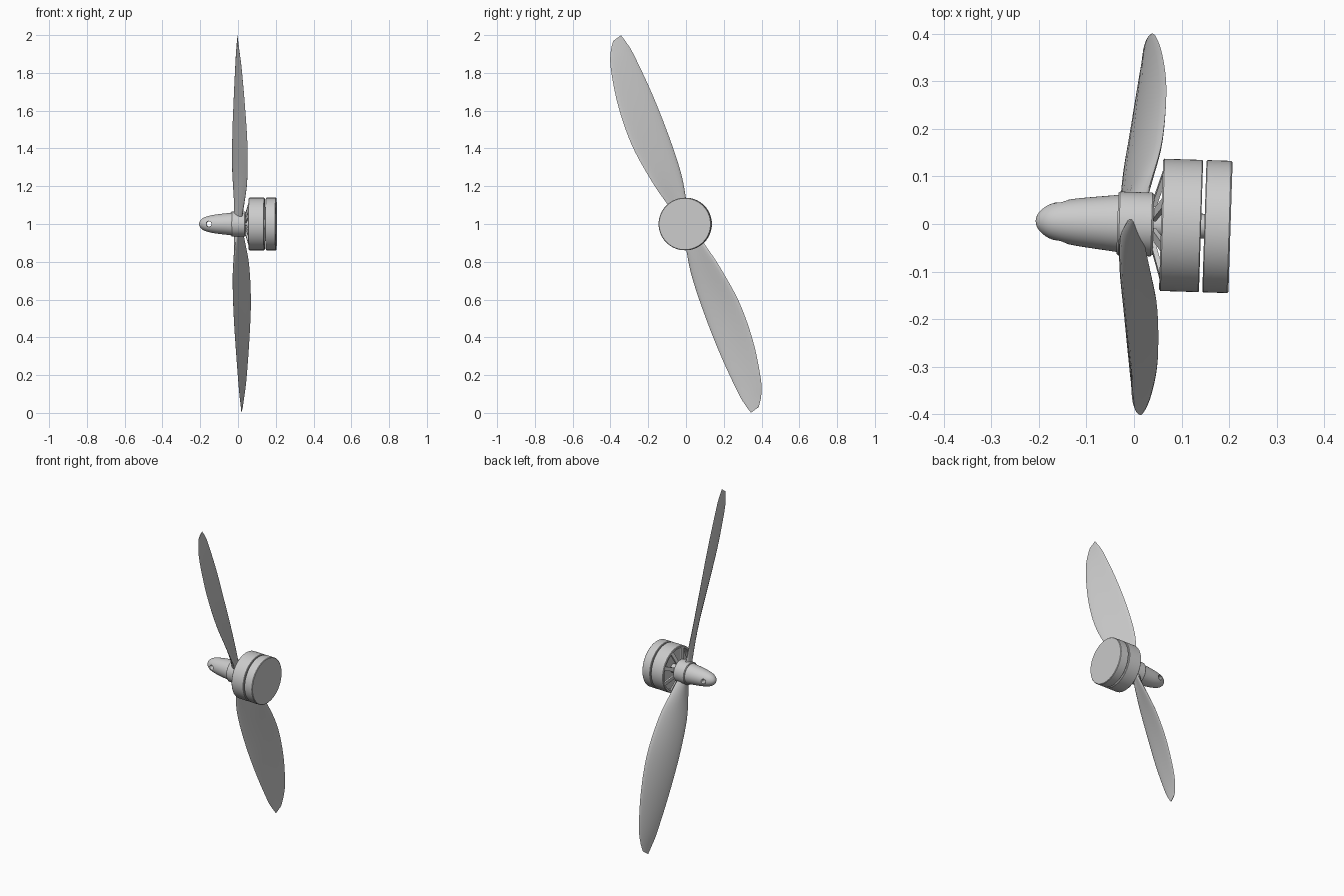
import bpy, bmesh, math
from mathutils import Matrix, Vector

if "Cube" in bpy.data.objects:
    bpy.data.objects.remove(bpy.data.objects["Cube"])

# One flat grey for everything
grey = bpy.data.materials.new("light_grey")
grey.diffuse_color = (0.6, 0.6, 0.6, 1)
grey.use_nodes = True
grey.node_tree.nodes["Principled BSDF"].inputs["Base Color"].default_value = (0.6, 0.6, 0.6, 1)

# Shaft runs along local x, turned slightly about z
FRAME = Matrix.Translation((0.005, 0, 1)) @ Matrix.Rotation(-0.032, 4, 'Z')


def finish(bm, name, angle=35):
    bmesh.ops.remove_doubles(bm, verts=bm.verts, dist=1e-5)
    bmesh.ops.recalc_face_normals(bm, faces=bm.faces)
    bm.transform(FRAME)
    mesh = bpy.data.meshes.new(name)
    bm.to_mesh(mesh)
    bm.free()
    mesh.materials.append(grey)
    ob = bpy.data.objects.new(name, mesh)
    bpy.context.collection.objects.link(ob)
    bpy.ops.object.select_all(action='DESELECT')
    ob.select_set(True)
    bpy.context.view_layer.objects.active = ob
    bpy.ops.object.shade_smooth_by_angle(angle=math.radians(angle))
    return ob


def lathe(name, profile, steps=64):
    """Spin an (x, radius) profile about the shaft."""
    bm = bmesh.new()
    vs = [bm.verts.new((x, 0, r)) for x, r in profile]
    es = [bm.edges.new(p) for p in zip(vs, vs[1:])]
    bmesh.ops.spin(bm, geom=vs + es, cent=(0, 0, 0), axis=(1, 0, 0),
                   angle=2 * math.pi, steps=steps, use_merge=True)
    return finish(bm, name)


def spline(rows, sub):
    """Smooth interpolation through rows of numbers."""
    out = []
    for i in range(len(rows) - 1):
        a, b, c, d = (rows[max(0, min(len(rows) - 1, i + k))] for k in (-1, 0, 1, 2))
        for s in range(sub):
            t = s / sub
            out.append([0.5 * (2 * q + (r - p) * t + (2 * p - 5 * q + 4 * r - w) * t * t
                               + (3 * q - p - 3 * r + w) * t ** 3)
                        for p, q, r, w in zip(a, b, c, d)])
    return out + [list(rows[-1])]


# Spinner with a cross hole
nose = [(-0.212, 0), (-0.209, 0.012), (-0.200, 0.024), (-0.184, 0.035), (-0.160, 0.043),
        (-0.130, 0.049), (-0.100, 0.053), (-0.065, 0.057), (-0.040, 0.060)]
spinner = lathe("spinner", spline(nose, 3) + [(-0.040, 0)])
bm = bmesh.new()
bmesh.ops.create_cone(bm, cap_ends=True, segments=32, radius1=0.014, radius2=0.014, depth=0.2,
                      matrix=Matrix.Translation((-0.158, 0, 0)) @ Matrix.Rotation(math.pi / 2, 4, 'X'))
cutter = finish(bm, "hole_cutter")
cutter.hide_render = True
mod = spinner.modifiers.new("cross_hole", 'BOOLEAN')
mod.operation = 'DIFFERENCE'
mod.object = cutter
bpy.context.view_layer.objects.active = spinner
bpy.ops.object.modifier_apply(modifier=mod.name)
bpy.data.objects.remove(cutter)

# Hub, shaft and motor housing
lathe("hub", [(-0.040, 0), (-0.040, 0.064), (-0.036, 0.067), (0.032, 0.067),
              (0.036, 0.063), (0.036, 0)])
lathe("shaft", [(0.030, 0), (0.030, 0.026), (0.160, 0.026), (0.160, 0)], 32)
lathe("motor_bell", [(0.085, 0), (0.085, 0.122), (0.052, 0.126), (0.052, 0.136),
                     (0.055, 0.139), (0.134, 0.139), (0.136, 0.137), (0.136, 0)])
lathe("motor_rear", [(0.143, 0), (0.143, 0.137), (0.145, 0.139), (0.195, 0.139),
                     (0.198, 0.136), (0.198, 0)])

# Sloping spokes from the hub to the bell rim
bm = bmesh.new()
start, end = Vector((0.036, 0, 0.045)), Vector((0.060, 0, 0.128))
for i in range(8):
    turn = Matrix.Rotation(math.tau * (i + 0.5) / 8, 4, 'X')
    aim = (end - start).to_track_quat('Z', 'Y').to_matrix().to_4x4()
    size = Matrix.Diagonal((0.010, 0.022, (end - start).length, 1))
    new = bmesh.ops.create_cube(bm, size=1)["verts"]
    # keep the spoke's broad side along the rim
    size = size if abs((aim @ Vector((1, 0, 0))).y) < 0.5 else \
        Matrix.Diagonal((0.022, 0.010, (end - start).length, 1))
    bmesh.ops.transform(bm, verts=new, matrix=turn @ Matrix.Translation((start + end) / 2) @ aim @ size)
finish(bm, "motor_spokes")

# Blade stations: radius, chord, x of one edge, then of the other, thickness
stations = [
    (0.030, -0.030, 0.012, 0.030, 0.025, -0.012, 0.034),
    (0.135, -0.056, 0.030, 0.130, 0.047, -0.022, 0.027),
    (0.275, -0.090, 0.049, 0.272, 0.069, -0.033, 0.021),
    (0.490, -0.122, 0.054, 0.480, 0.076, -0.031, 0.017),
    (0.710, -0.118, 0.043, 0.710, 0.071, -0.020, 0.013),
    (0.906, -0.087, 0.027, 0.933, 0.053, -0.007, 0.009),
    (0.990, -0.058, 0.016, 1.005, 0.040, -0.001, 0.006),
    (1.043, -0.024, 0.008, 1.057, 0.025, 0.002, 0.003)]
radial, chord = Vector((0, -0.348, 0.937)), Vector((0, 0.937, 0.348))
N = 20


def blade(name, turn):
    bm = bmesh.new()
    rings = []
    for r0, c0, x0, r1, c1, x1, thick in spline(stations, 5):
        a = radial * r0 + chord * c0 + Vector((x0, 0, 0))
        b = radial * r1 + chord * c1 + Vector((x1, 0, 0))
        normal = (b - a).cross(radial).normalized()
        if normal.x > 0:
            normal.negate()
        ring = []
        for k in range(N):
            ang = math.tau * k / N
            t = 0.5 - 0.5 * math.cos(ang)
            bow = 0.35 * thick * math.sin(math.pi * t)
            ring.append(bm.verts.new(a.lerp(b, t) + normal * (bow + 0.5 * thick * math.sin(ang))))
        rings.append(ring)
    for p, q in zip(rings, rings[1:]):
        for k in range(N):
            bm.faces.new((p[k], p[(k + 1) % N], q[(k + 1) % N], q[k]))
    bm.faces.new(rings[0])
    bm.faces.new(rings[-1])
    bm.transform(Matrix.Rotation(turn, 4, 'X'))
    finish(bm, name, 50)


blade("upper_blade", 0)
blade("lower_blade", math.pi)
